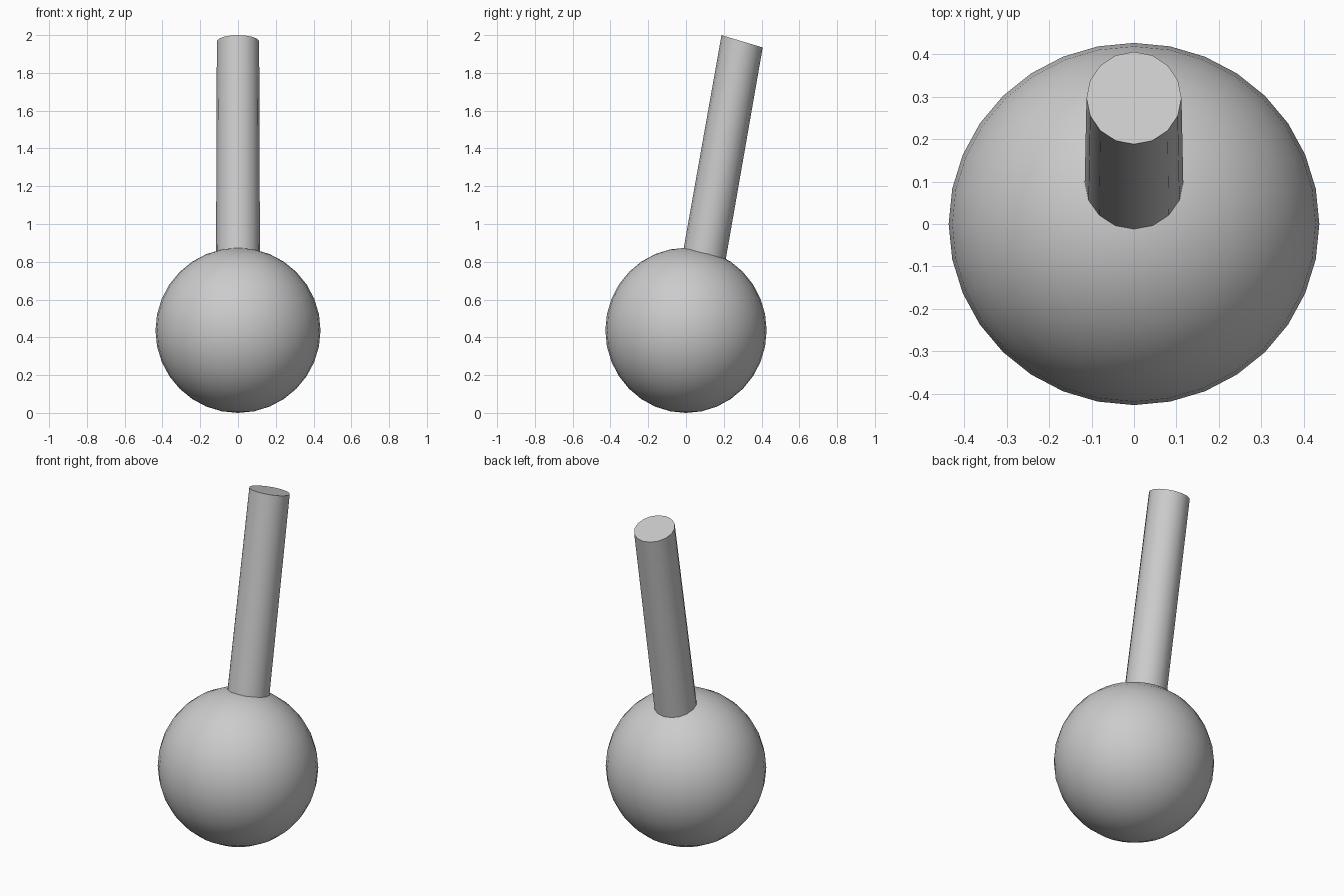
import bpy, bmesh, math
from mathutils import Vector

cube = bpy.data.objects.get("Cube")
if cube:
    bpy.data.objects.remove(cube, do_unlink=True)

GREY = (0.6, 0.6, 0.6, 1)
grey = bpy.data.materials.new("plain grey")
grey.use_nodes = True
grey.diffuse_color = GREY
grey.node_tree.nodes["Principled BSDF"].inputs["Base Color"].default_value = GREY


def add_part(name, bm):
    bmesh.ops.recalc_face_normals(bm, faces=bm.faces)
    mesh = bpy.data.meshes.new(name)
    bm.to_mesh(mesh)
    bm.free()
    mesh.materials.append(grey)
    obj = bpy.data.objects.new(name, mesh)
    bpy.context.collection.objects.link(obj)
    bpy.ops.object.select_all(action="DESELECT")
    obj.select_set(True)
    bpy.context.view_layer.objects.active = obj
    bpy.ops.object.shade_smooth_by_angle(angle=math.radians(35))


# Round body, slightly narrower from front to back
bm = bmesh.new()
bmesh.ops.create_uvsphere(bm, u_segments=32, v_segments=16, radius=0.437)
bmesh.ops.scale(bm, vec=(1, 0.977, 1), verts=bm.verts)
bmesh.ops.translate(bm, vec=(0, 0, 0.437), verts=bm.verts)
add_part("ball", bm)

# Leaning handle with slanted ends, its foot buried in the ball
SIDES = 16
SLANT = -0.30


def ring(bm, centre, rx, ry):
    verts = []
    for i in range(SIDES):
        a = math.tau * i / SIDES
        y = ry * math.sin(a)
        verts.append(bm.verts.new(centre + Vector((rx * math.cos(a), y, SLANT * y))))
    return verts


bm = bmesh.new()
foot = ring(bm, Vector((0, 0.06, 0.62)), 0.117, 0.111)
tip = ring(bm, Vector((0, 0.297, 1.967)), 0.112, 0.109)
for i in range(SIDES):
    j = (i + 1) % SIDES
    bm.faces.new((foot[i], foot[j], tip[j], tip[i]))
bm.faces.new(tip)
bm.faces.new(foot[::-1])
add_part("handle", bm)
